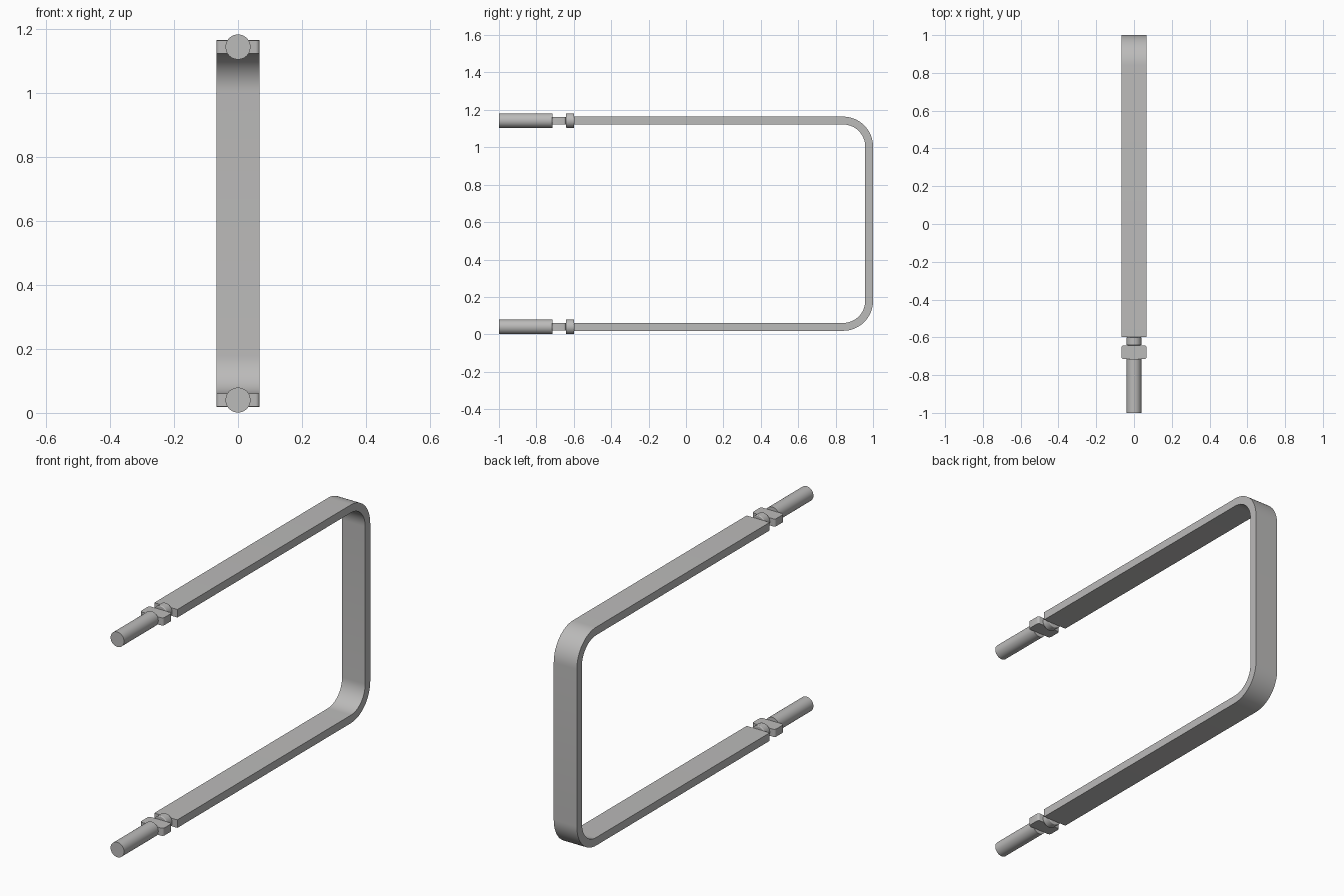
import bpy, bmesh, math
from mathutils import Matrix

if "Cube" in bpy.data.objects:
    bpy.data.objects.remove(bpy.data.objects["Cube"])

metal = bpy.data.materials.new("grey_metal")
metal.diffuse_color = (0.5, 0.495, 0.49, 1)
metal.use_nodes = True
metal.node_tree.nodes["Principled BSDF"].inputs["Base Color"].default_value = metal.diffuse_color

W, T, R = 0.067, 0.042, 0.039      # bar half width, bar thickness, rod radius
LOW, HIGH = 0.04, 1.143            # centre heights of the two legs


def finish(name, bm, bevel=0):
    bmesh.ops.recalc_face_normals(bm, faces=bm.faces)
    me = bpy.data.meshes.new(name)
    bm.to_mesh(me)
    bm.free()
    ob = bpy.data.objects.new(name, me)
    bpy.context.collection.objects.link(ob)
    me.materials.append(metal)
    if bevel:
        m = ob.modifiers.new("rounded_edges", 'BEVEL')
        m.width, m.segments, m.limit_method = bevel, 3, 'ANGLE'
    bpy.ops.object.select_all(action='DESELECT')
    ob.select_set(True)
    bpy.context.view_layer.objects.active = ob
    bpy.ops.object.shade_smooth_by_angle(angle=math.radians(30))
    return ob


def bar_outline(inset, radius, n=16):
    """U-shaped path in the y-z plane, open at the front."""
    y, lo, hi = 1 - inset, LOW - T / 2 + inset, HIGH + T / 2 - inset
    pts = [(-0.598, lo)]
    for cz, start in ((lo + radius, -90), (hi - radius, 0)):
        for i in range(n + 1):
            a = math.radians(start + 90 * i / n)
            pts.append((y - radius + radius * math.cos(a), cz + radius * math.sin(a)))
    return pts + [(-0.598, hi)]


# flat bar bent into a U
bm = bmesh.new()
rows = [[bm.verts.new((x, o[0], o[1])), bm.verts.new((x, i[0], i[1]))]
        for x in (-W, W)
        for o, i in zip(bar_outline(0, 0.16), bar_outline(T, 0.16 - T))]
n = len(rows) // 2
left, right = rows[:n], rows[n:]
for k in range(n - 1):
    a, b, c, d = left[k], left[k + 1], right[k], right[k + 1]
    for f in ((a[0], b[0], b[1], a[1]), (c[0], c[1], d[1], d[0]),
              (a[0], c[0], d[0], b[0]), (a[1], b[1], d[1], c[1])):
        bm.faces.new(f)
for k in (0, -1):
    bm.faces.new((left[k][0], left[k][1], right[k][1], right[k][0]))
finish("bent_bar", bm)


def cylinder(name, y0, y1, z, bevel=0):
    bm = bmesh.new()
    bmesh.ops.create_cone(bm, cap_ends=True, segments=48, radius1=R, radius2=R, depth=y1 - y0,
                          matrix=Matrix.Translation((0, (y0 + y1) / 2, z)) @ Matrix.Rotation(math.pi / 2, 4, 'X'))
    finish(name, bm, bevel)


# end fittings on both legs
for side, z in (("lower", LOW), ("upper", HIGH)):
    cylinder(side + "_rod", -1, -0.715, z)
    cylinder(side + "_collar", -0.642, -0.598, z, 0.004)
    # flat block between rod and collar, with rounded upright edges
    bm = bmesh.new()
    bmesh.ops.create_cube(bm, size=1, matrix=Matrix.Translation((0, -0.679, z))
                          @ Matrix.Diagonal((2 * W, 0.074, T - 0.002, 1)))
    upright = [e for e in bm.edges if abs(e.verts[0].co.z - e.verts[1].co.z) > 0.01]
    bmesh.ops.bevel(bm, geom=upright, offset=0.012, segments=4, profile=0.5, affect='EDGES')
    finish(side + "_block", bm)
